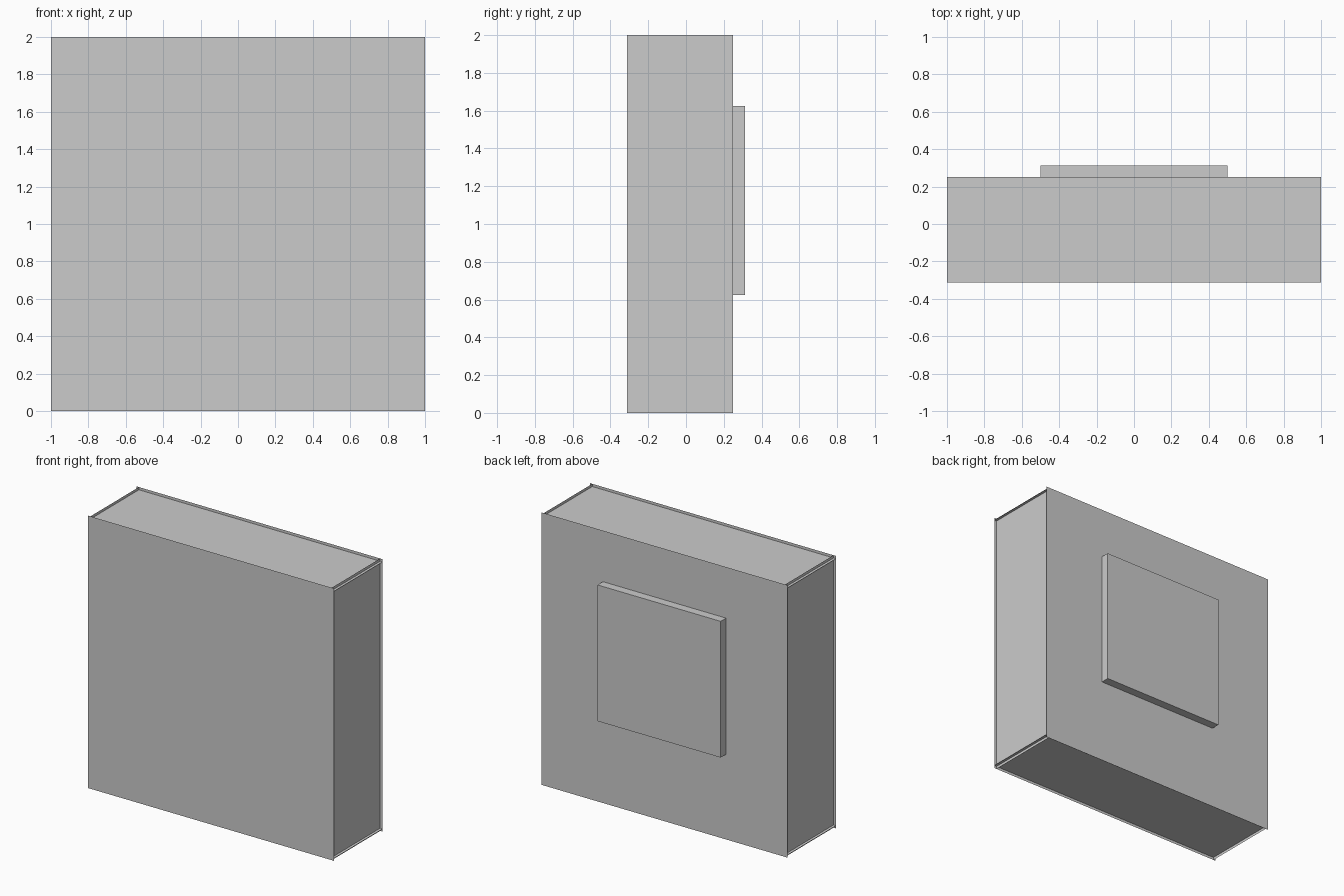
import bpy
from mathutils import Matrix, Vector

if "Cube" in bpy.data.objects:
    bpy.data.objects.remove(bpy.data.objects["Cube"])

FRONT, BACK, INSET = -0.3125, 0.25, 0.02
MID, DEPTH = (FRONT + BACK) / 2, BACK - FRONT


def panel(name, centre, normal, width, height):
    """Thin sheet facing along normal; width runs sideways, height along the other axis."""
    n = Vector(normal)
    up = Vector((0, 0, 1)) if abs(n.z) < 0.5 else Vector((0, 1, 0))
    side = up.cross(n)
    rot = Matrix((side, up, n)).transposed()
    corners = [(-1, -1), (1, -1), (1, 1), (-1, 1)]
    verts = [Vector(centre) + rot @ Vector((a * width / 2, b * height / 2, 0))
             for a, b in corners]
    mesh = bpy.data.meshes.new(name)
    mesh.from_pydata(verts, [], [(0, 1, 2, 3)])
    obj = bpy.data.objects.new(name, mesh)
    bpy.context.collection.objects.link(obj)
    return obj


# Full-size front and back panels
panel("front_panel", (0, FRONT, 1), (0, -1, 0), 2, 2)
panel("back_panel", (0, BACK, 1), (0, 1, 0), 2, 2)

# Side, top and bottom sheets set slightly in, crossing at the corners
for label, s in (("left", -1), ("right", 1)):
    panel(label + "_side", (s * (1 - INSET), MID, 1), (s, 0, 0), DEPTH, 2)
for label, s in (("bottom", -1), ("top", 1)):
    panel(label + "_side", (0, MID, 1 + s * (1 - INSET)), (0, 0, s), 2, DEPTH)

# Raised square plate on the back
bpy.ops.mesh.primitive_cube_add(size=1, location=(0, BACK + 0.03125, 1.125))
plate = bpy.context.object
plate.name = "back_plate"
plate.scale = (1, 0.0625, 1)
bpy.ops.object.transform_apply(location=False, rotation=False, scale=True)
